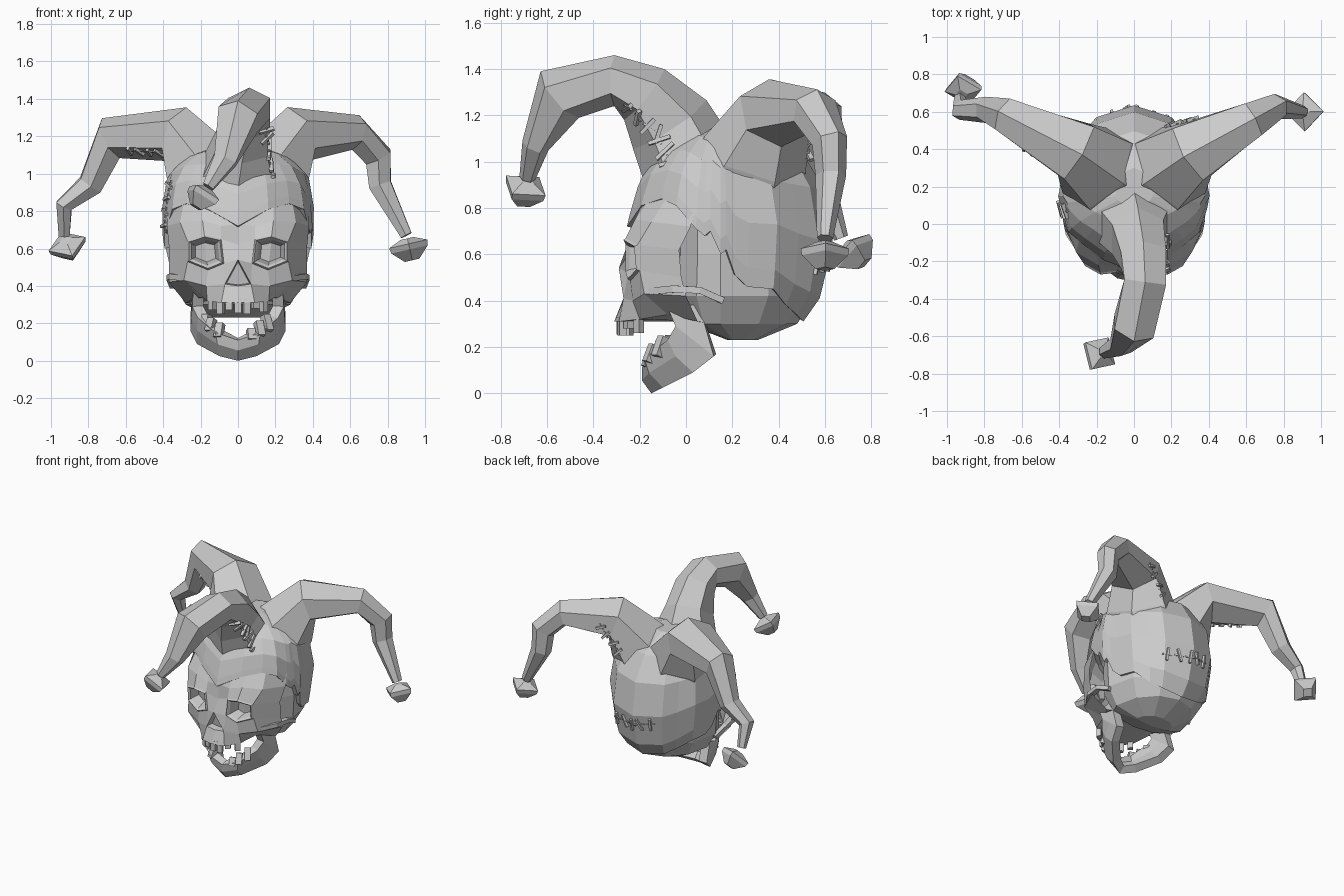
import bpy, bmesh
from math import sin, cos, pi, radians, floor
from mathutils import Vector, Matrix
from mathutils.bvhtree import BVHTree

if "Cube" in bpy.data.objects:
    bpy.data.objects.remove(bpy.data.objects["Cube"])


def finish(bm, name, thick=0.0, fix=False):
    if fix:
        bmesh.ops.recalc_face_normals(bm, faces=bm.faces)
    bm.normal_update()
    me = bpy.data.meshes.new(name)
    bm.to_mesh(me)
    ob = bpy.data.objects.new(name, me)
    bpy.context.collection.objects.link(ob)
    if thick:
        m = ob.modifiers.new("thickness", 'SOLIDIFY')
        m.thickness, m.offset = thick, -1
    tree = BVHTree.FromBMesh(bm)
    bm.free()
    return tree


def lerp_table(table, z):
    """Interpolate (z, front y, back y, half width) rows at height z."""
    for a, b in zip(table, table[1:]):
        if z <= b[0]:
            t = max(0, (z - a[0]) / (b[0] - a[0]))
            return [p + (q - p) * t for p, q in zip(a, b)][1:]
    return table[-1][1:]


def ring_point(table, deg, z, step=30):
    """Point on a faceted oval ring, corners every step degrees."""
    yf, yb, hw = lerp_table(table, z)
    yc = min(max(0.15, yf + 0.02), yb - 0.02)
    ends = []
    for k in (floor(deg / step), floor(deg / step) + 1):
        c, s = cos(radians(k * step)), sin(radians(k * step))
        ends.append(Vector((s * hw, yc - c * ((yc - yf) if c > 0 else (yb - yc)), z)))
    return ends[0].lerp(ends[1], deg / step - floor(deg / step))


def grid(bm, rows, wrap=False):
    """Quads from rows of points, listed top to bottom."""
    v = [[bm.verts.new(p) for p in r] for r in rows]
    n = len(rows[0])
    for a, b in zip(v, v[1:]):
        for c in range(n if wrap else n - 1):
            d = (c + 1) % n
            bm.faces.new((a[c], b[c], b[d], a[d]))
    bm.normal_update()
    return v


def tube(name, rings, side, n=6, turn=0.0):
    """Tapered tube; each ring is x, y, z, half width, half height."""
    bm = bmesh.new()
    pts = [Vector(r[:3]) for r in rings]
    side, rows = Vector(side).normalized(), []
    for i, r in enumerate(rings):
        t = (pts[min(i + 1, len(pts) - 1)] - pts[max(i - 1, 0)]).normalized()
        up = side.cross(t).normalized()
        s = t.cross(up)
        rows.append([pts[i] + s * r[3] * sin(turn + 2 * pi * k / n)
                     + up * r[4] * cos(turn + 2 * pi * k / n) for k in range(n)])
    v = grid(bm, rows, True)
    bm.faces.new(v[0])
    bm.faces.new(v[-1])
    return finish(bm, name, fix=True)


def boxes(name, items):
    """Boxes given as (centre, size, rotation matrix)."""
    bm = bmesh.new()
    for c, s, rot in items:
        bmesh.ops.create_cube(bm, size=1, matrix=Matrix.Translation(c) @ rot.to_4x4()
                              @ Matrix.Diagonal((*s, 1)))
    finish(bm, name)


def stitches(name, tree, a, b, n, length=0.085):
    """Seam strip with cross threads, laid on the nearest surface."""
    a, b, items = Vector(a), Vector(b), []
    for i in range(n):
        p, nor, _, _ = tree.find_nearest(a.lerp(b, i / (n - 1)))
        along = (b - a) - nor * (b - a).dot(nor)
        along.normalize()
        across = nor.cross(along)
        rot = Matrix((along, across, nor)).transposed()
        tilt = Matrix.Rotation(0.3 if i % 2 else -0.15, 3, 'Z')
        items.append((p + nor * 0.006, (0.016, length, 0.022), rot @ tilt))
        items.append((p, ((b - a).length / n, 0.01, 0.012), rot))
    boxes(name, items)


# Cranium and skull base under the hood
skull = [(.23, .18, .31, .14), (.30, .0, .48, .28), (.42, -.06, .56, .35),
         (.60, -.05, .58, .36), (.80, -.05, .57, .35), (.95, .1, .5, .2)]
bm = bmesh.new()
v = grid(bm, [[ring_point(skull, 30 * k, r[0]) for k in range(12)]
              for r in reversed(skull)], True)
bm.faces.new(v[0])
bm.faces.new(v[-1])
finish(bm, "cranium", fix=True)

# Hood with ragged rim: rim height by angle from the front
hood = [(.30, .0, .50, .28), (.45, -.1, .605, .37), (.65, -.21, .635, .40),
        (.72, -.255, .64, .41), (.83, -.23, .62, .405), (1.0, -.17, .55, .375),
        (1.1, -.05, .44, .27), (1.15, .1, .3, .1)]
rim = [(0, .72), (24, .81), (45, .84), (60, .81), (74, .71), (79, .68), (83, .70),
       (90, .60), (93, .62), (98, .51), (105, .46), (120, .45), (136, .38), (150, .34), (180, .31)]
cols = [(-a, z) for a, z in rim[1:-1]][::-1] + rim
bm = bmesh.new()
rows = [[ring_point(hood, a, z + (1.15 - z) * t) for a, z in cols]
        for t in (1, .88, .68, .4, .12, 0)]
v = grid(bm, rows, True)
bm.faces.new(v[0])
hood_tree = finish(bm, "hood", 0.035)

# Skull face: half grid of points, mirrored into one sheet
half = [
    [(0, -.19, .84), (.09, -.18, .84), (.19, -.15, .85), (.29, -.08, .85), (.37, .05, .84)],
    [(0, -.23, .73), (.09, -.23, .72), (.19, -.22, .75), (.31, -.15, .74), (.38, .02, .72)],
    [(0, -.23, .62), (.09, -.25, .65), (.18, -.26, .67), (.27, -.21, .64), (.37, -.03, .62)],
    [(0, -.29, .54), (.075, -.25, .52), (.16, -.24, .485), (.27, -.20, .53), (.37, -.02, .50)],
    [(0, -.27, .40), (.07, -.27, .41), (.17, -.23, .40), (.29, -.18, .43), (.37, .0, .42)],
    [(0, -.31, .31), (.09, -.29, .31), (.165, -.20, .32), (.20, -.08, .34), (.28, .05, .31)],
    [(0, .02, .31), (.06, .04, .31), (.1, .06, .31), (.13, .08, .31), (.2, .12, .30)]]
bm = bmesh.new()
v = grid(bm, [[(-x, y, z) for x, y, z in r[:0:-1]] + r for r in half])
bm.faces.ensure_lookup_table()
cell = lambda r, c: bm.faces[r * 8 + c + 4]
eyes = [[cell(2, 1), cell(2, 2)], [cell(2, -2), cell(2, -3)]]
for f in [cell(3, 0), cell(3, -1)]:
    bm.faces.remove(f)
top, mid = v[3][4], v[4][4]
nose = [bm.faces.new((top, mid, v[4][5])), bm.faces.new((v[4][3], mid, top))]
bm.faces.new((top, v[4][5], v[3][5]))
bm.faces.new((v[3][3], v[4][3], top))
bm.normal_update()


def recess(faces, scales):
    """Nested insets about the centre: (scale, push back) each."""
    for scale, push in scales:
        bmesh.ops.inset_region(bm, faces=faces, thickness=.002, depth=0)
        vs = {q for f in faces for q in f.verts}
        mid = sum((q.co for q in vs), Vector()) / len(vs)
        for q in vs:
            q.co = mid + (q.co - mid) * scale + Vector((0, push, 0))


for region in eyes:
    recess(region, ((.93, -.012), (.85, .015), (.75, .075)))
recess(nose, ((.9, .05),))
finish(bm, "skull_face")

# Cheekbone arches
for s, n in ((1, "right"), (-1, "left")):
    tube("cheekbone_" + n, [(s * .28, -.16, .44, .02, .02), (s * .345, -.05, .45, .022, .03),
                            (s * .365, .06, .445, .02, .025), (s * .35, .16, .40, .02, .02)],
         (0, 0, 1), 4, pi / 4)

# Lower jaw: open U strip, thickened inward
jaw_top = [(0, -.19, .11), (.12, -.18, .15), (.215, -.08, .23), (.245, -.045, .29), (.24, -.08, .37)]
jaw_low = [(0, -.15, 0), (.1, -.10, .025), (.22, .03, .09), (.255, .12, .16), (.25, .055, .385)]
bm = bmesh.new()
mid_row = [tuple((p + q) / 2 - (0.02 if i == 1 else 0) * (j < 3) for i, (p, q) in enumerate(zip(a, b)))
           for j, (a, b) in enumerate(zip(jaw_top, jaw_low))]
grid(bm, [[(-x, y, z) for x, y, z in r[:0:-1]] + r for r in (jaw_top, mid_row, jaw_low)])
finish(bm, "lower_jaw", 0.06)

# Teeth, upper and lower rows
upper, lower = [], []
for i, drop in zip(range(-3, 4), (.03, .05, .03, .045, .05, .02, .04)):
    rot = Matrix.Rotation(i * .25, 3, 'Z')
    upper.append((Vector((i * .046, -.285 + .009 * i * i, .315 - drop / 2)), (.036, .03, .03 + drop), rot))
for x, y, z, h in ((.07, -.16, .14, .06), (.115, -.15, .17, .08), (.155, -.11, .20, .09),
                   (-.1, -.15, .16, .08), (-.145, -.115, .19, .07), (-.17, -.07, .22, .05)):
    lower.append((Vector((x, y, z)), (.042, .04, h), Matrix.Rotation(x * 4, 3, 'Z') @ Matrix.Rotation(-.4, 3, 'X')))
boxes("upper_teeth", upper)
boxes("lower_teeth", lower)

# Three drooping hood horns, each ending in a faceted bell
horns = {
    "front": ((1, 0, 0), [(0, .08, .90, .27, .26), (0, .0, 1.02, .22, .21), (.02, -.07, 1.16, .16, .19),
                          (.05, -.18, 1.29, .14, .14), (.06, -.31, 1.35, .13, .11), (.0, -.545, 1.29, .125, .13),
                          (-.07, -.65, 1.07, .07, .06), (-.16, -.685, .93, .035, .035)], (-.19, -.695, .88)),
    "right": ((-.5, .85, 0), [(.1, .24, .88, .27, .25), (.2, .3, 1.04, .24, .21), (.31, .385, 1.21, .185, .155),
                              (.63, .555, 1.22, .11, .095), (.75, .62, 1.09, .075, .085),
                              (.76, .625, .94, .065, .07), (.9, .60, .67, .035, .035)], (.915, .60, .605)),
    "left": ((.5, .85, 0), [(-.1, .24, .88, .27, .25), (-.2, .3, 1.04, .24, .21), (-.31, .39, 1.21, .185, .15),
                            (-.68, .575, 1.19, .105, .12), (-.79, .61, .94, .07, .075),
                            (-.93, .61, .83, .055, .05), (-.93, .67, .67, .03, .035)], (-.91, .725, .61))}
trees = {}
for n, (side, rings, bell) in horns.items():
    trees[n] = tube("horn_" + n, rings, side)
    b = Vector(bell)
    d = (b - Vector(rings[-1][:3])).normalized()
    tube("bell_" + n, [(*(b + d * o), r, r) for o, r in ((-.05, .035), (-.02, .105), (.01, .1), (.07, .04))],
         side, 4, pi / 4 if n == "left" else .5)

# Stitched seams
stitches("stitches_front_horn_upper", trees["front"], (.16, -.26, 1.22), (.16, -.12, 1.12), 4)
stitches("stitches_front_horn_lower", trees["front"], (.2, -.12, 1.1), (.2, -.07, 1.0), 3, .1)
stitches("stitches_left_horn", trees["left"], (-.58, .42, 1.12), (-.42, .33, 1.12), 4, .07)
stitches("stitches_right_horn_back", trees["right"], (.3, .6, 1.2), (.2, .6, 1.02), 4, .07)
stitches("stitches_hood_left", hood_tree, (-.42, .04, .95), (-.42, .08, .72), 4)
stitches("stitches_hood_back", hood_tree, (-.14, .66, .58), (.2, .66, .54), 5, .09)
